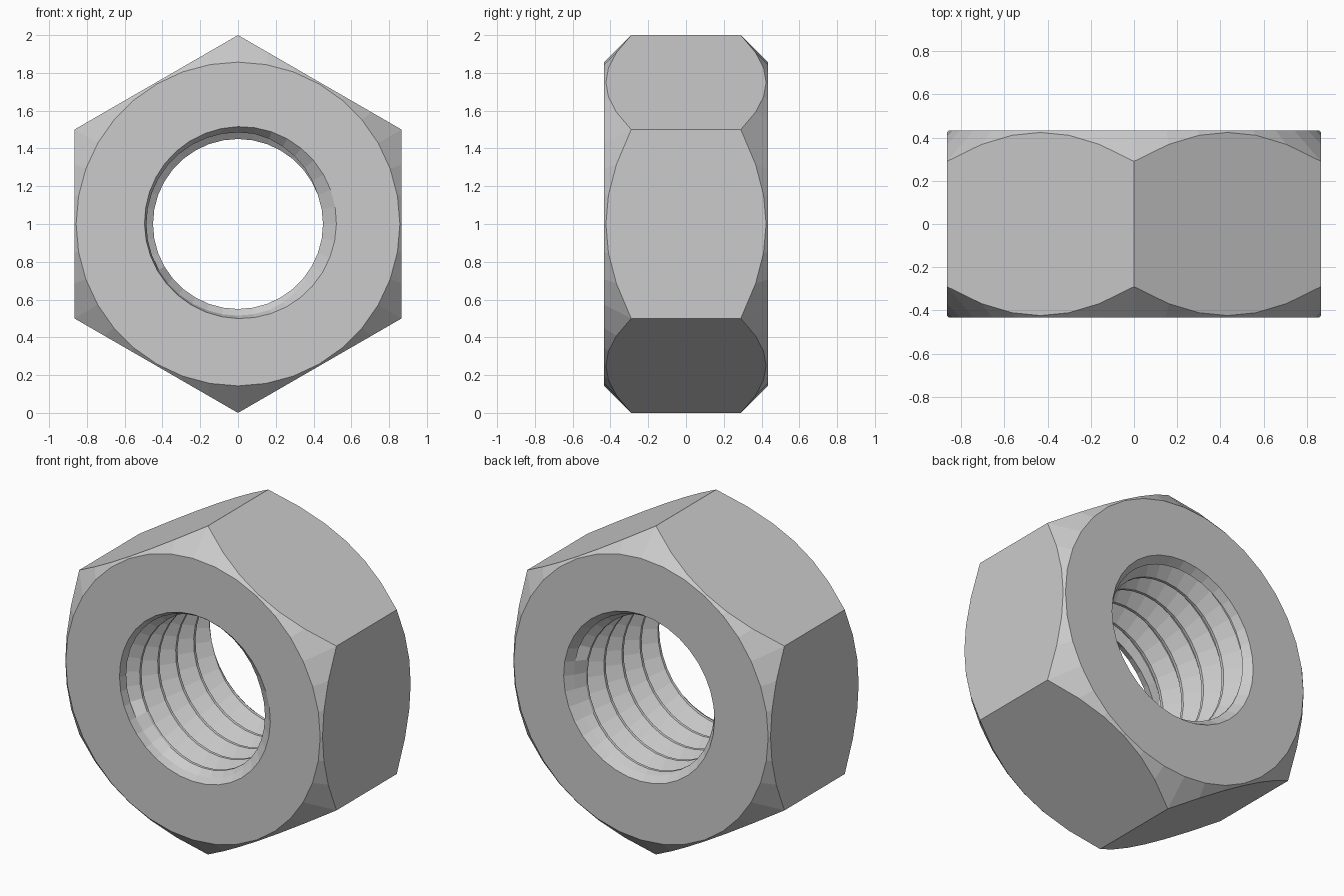
import bpy, bmesh, math

if "Cube" in bpy.data.objects:
    bpy.data.objects.remove(bpy.data.objects["Cube"])

SEG = 36                      # columns around the axis
HALF = 0.433                  # half thickness
FLAT = 0.866                  # centre to flat
FACE_R = 0.857                # circle left on each face by the corner chamfer
MINOR, MAJOR = 0.45, 0.541    # thread radii
PITCH = 0.1732
LIMIT = HALF - 0.05           # thread runs between the countersinks


def thread_radius(phase):
    f = phase % 1.0
    if f < 0.1:
        return MAJOR
    if f < 0.5:
        return MAJOR + (MINOR - MAJOR) * (f - 0.1) / 0.4
    if f < 0.6:
        return MINOR
    return MINOR + (MAJOR - MINOR) * (f - 0.6) / 0.4


def column(i):
    """Closed (radius, y) section of the nut at column i."""
    a = 2 * math.pi * i / SEG
    turn = i / SEG
    # helical bore, clamped at the countersinks
    rows = []
    for k in range(-5, 5):
        for f in (0.0, 0.1, 0.5, 0.6):
            y = (k + f + turn) * PITCH
            if abs(y) < LIMIT:
                r = MAJOR if f < 0.3 else MINOR
            else:
                y = math.copysign(LIMIT, y)
                r = min(thread_radius(y / PITCH - turn), 0.485)
            rows.append((r, y))
    # countersink, face circle and chamfered hexagon
    hole = 0.508 + 0.015 * math.cos(a - math.radians(60))
    off = (a % (math.pi / 3)) - math.pi / 6
    hexr = FLAT / math.cos(off)
    edge = HALF - (hexr - FACE_R)
    rows += [(hole, HALF), (FACE_R, HALF), (hexr, edge),
             (hexr, -edge), (FACE_R, -HALF), (hole, -HALF)]
    return a, rows


bm = bmesh.new()
cols = []
for i in range(SEG + 1):
    a, rows = column(i)
    cols.append([bm.verts.new((r * math.sin(a), y, 1 + r * math.cos(a)))
                 for r, y in rows])

# skin neighbouring columns; the first and last columns weld at the seam
n = len(cols[0])
for c0, c1 in zip(cols, cols[1:]):
    for j in range(n):
        k = (j + 1) % n
        bm.faces.new((c0[j], c0[k], c1[k], c1[j]))
bmesh.ops.remove_doubles(bm, verts=bm.verts[:], dist=0.0002)
bmesh.ops.recalc_face_normals(bm, faces=bm.faces[:])

mesh = bpy.data.meshes.new("hex_nut")
bm.to_mesh(mesh)
bm.free()
nut = bpy.data.objects.new("hex_nut", mesh)
bpy.context.collection.objects.link(nut)
